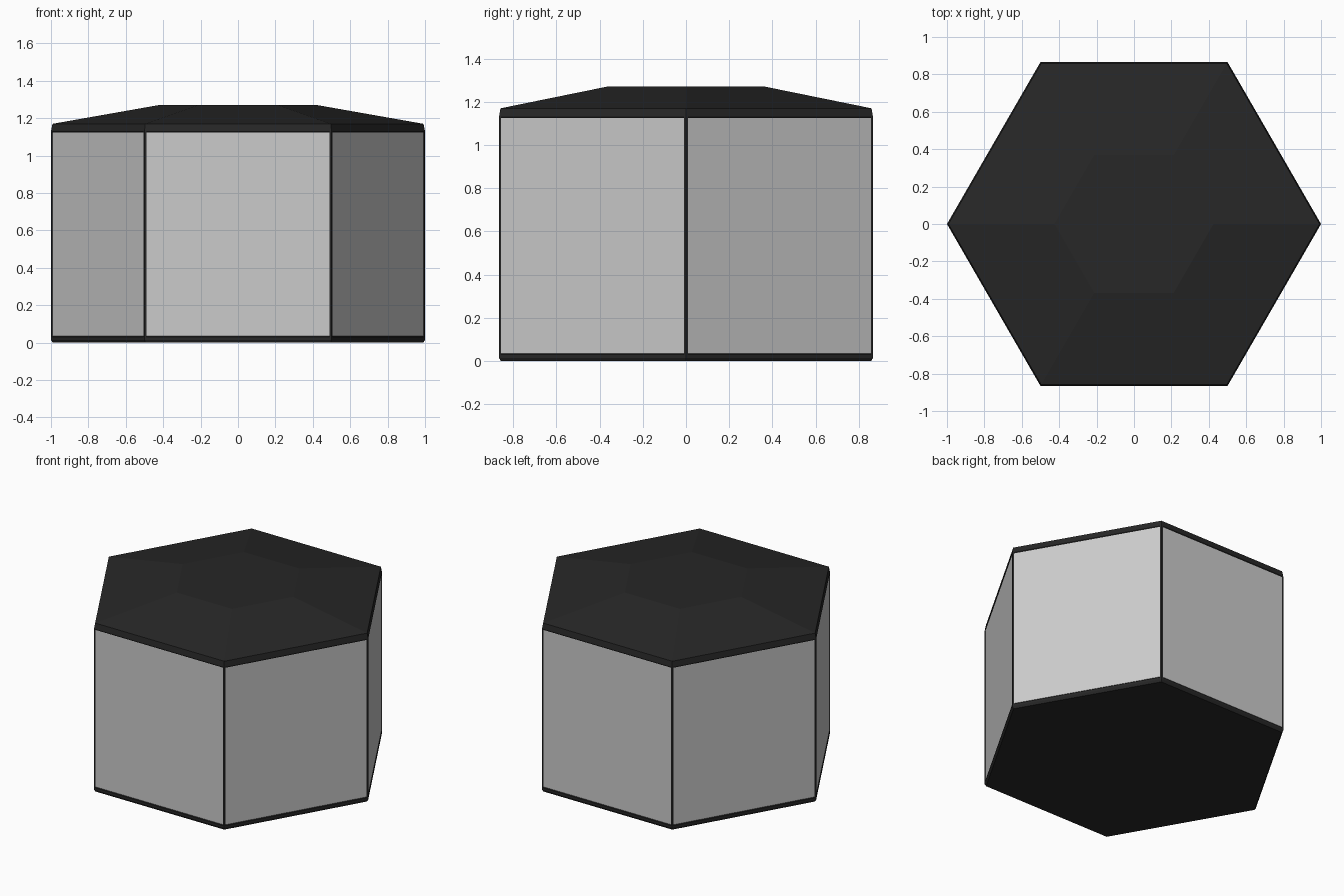
import bpy, bmesh, math
from mathutils import Vector

if "Cube" in bpy.data.objects:
    bpy.data.objects.remove(bpy.data.objects["Cube"])

dark = bpy.data.materials.new("dark_trim")
dark.diffuse_color = (0.02, 0.02, 0.02, 1)
dark.use_nodes = True
dark.node_tree.nodes["Principled BSDF"].inputs["Base Color"].default_value = dark.diffuse_color


def corner(i, r=1.0):
    a = math.radians(60 * i)
    return Vector((r * math.cos(a), r * math.sin(a), 0))


def loft(name, rings, mat=None):
    """Closed solid through rings, each a list of points."""
    bm = bmesh.new()
    vs = [[bm.verts.new(p) for p in ring] for ring in rings]
    n = len(vs[0])
    bm.faces.new(vs[0][::-1])
    bm.faces.new(vs[-1])
    for a, b in zip(vs, vs[1:]):
        for i in range(n):
            j = (i + 1) % n
            bm.faces.new((a[i], a[j], b[j], b[i]))
    bmesh.ops.recalc_face_normals(bm, faces=bm.faces)
    me = bpy.data.meshes.new(name)
    bm.to_mesh(me)
    bm.free()
    ob = bpy.data.objects.new(name, me)
    bpy.context.collection.objects.link(ob)
    if mat:
        me.materials.append(mat)
    return ob


def hex_loft(name, profile, mat=None):
    return loft(name, [[corner(i, r) + Vector((0, 0, z)) for i in range(6)]
                       for r, z in profile], mat)


# Base plate, walls and shallow roof
hex_loft("base", [(0.99, 0), (1, 0.015), (1, 0.03), (0.995, 0.035)], dark)
hex_loft("walls", [(0.996, 0.035), (0.996, 1.125)])
hex_loft("roof", [(0.996, 1.125), (1, 1.13), (0.992, 1.17), (0.425, 1.27)], dark)

# Thin corner posts
for i in range(6):
    c = corner(i)
    to_next = (corner(i + 1) - c).normalized() * 0.01
    to_prev = (corner(i - 1) - c).normalized() * 0.01
    section = [c, c + to_next, c + to_next + to_prev, c + to_prev]
    loft(f"corner_post_{i + 1}",
         [[p + Vector((0, 0, z)) for p in section] for z in (0.03, 1.13)], dark)
